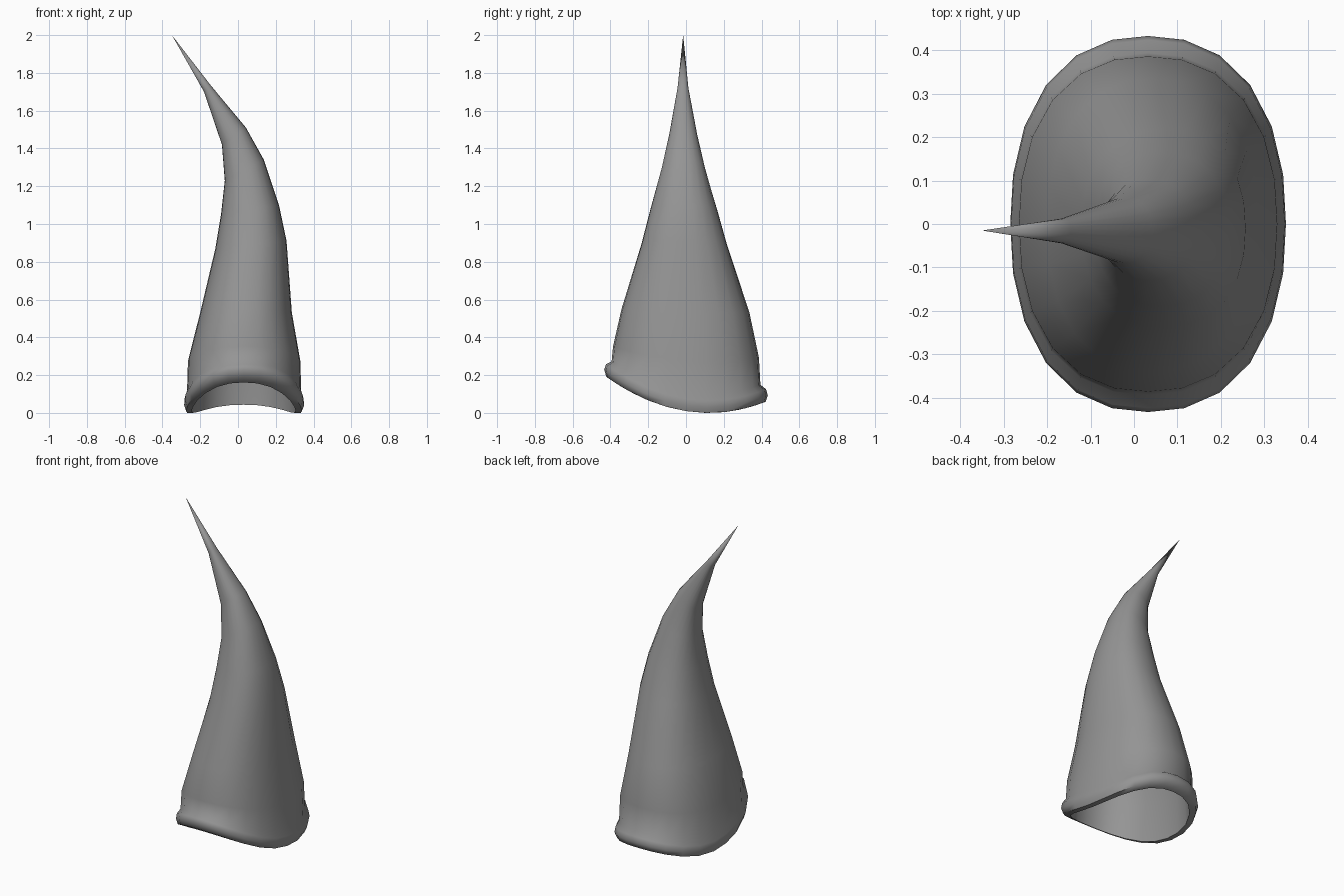
import bpy, bmesh, math

cube = bpy.data.objects.get("Cube")
if cube:
    bpy.data.objects.remove(cube, do_unlink=True)

SIDES = 24
ROUND = 2.3  # slightly squared oval


def grey_material():
    mat = bpy.data.materials.new("horn grey")
    mat.use_nodes = True
    colour = (0.3, 0.3, 0.3, 1)
    mat.diffuse_color = colour
    shader = next(n for n in mat.node_tree.nodes if n.type == 'BSDF_PRINCIPLED')
    shader.inputs["Base Color"].default_value = colour
    shader.inputs["Roughness"].default_value = 0.7
    return mat


def ring(bm, left, right, y_mid, y_half, saddle):
    """Tilted oval between two side points, bent to the saddle of the base."""
    verts = []
    for i in range(SIDES):
        a = 2 * math.pi * i / SIDES
        c, s = math.cos(a), math.sin(a)
        r = (abs(c) ** ROUND + abs(s) ** ROUND) ** (-1 / ROUND)
        t = (1 + c * r) / 2
        y = y_mid + s * r * y_half
        x = left[0] + (right[0] - left[0]) * t
        z = left[1] + (right[1] - left[1]) * t
        verts.append(bm.verts.new((x, y, z + saddle * 0.65 * (y - 0.12) ** 2)))
    return verts


def bridge(bm, low, high):
    for i in range(SIDES):
        j = (i + 1) % SIDES
        bm.faces.new((low[i], low[j], high[j], high[i]))


def cap(bm, loop, point):
    tip = bm.verts.new(point)
    for i in range(SIDES):
        bm.faces.new((loop[i], loop[(i + 1) % SIDES], tip))


# Each ring: left point, right point, middle y, half depth, amount of saddle
hollow = [
    ((-0.13, 0.80), (0.22, 0.84), -0.01, 0.21, 0),
    ((-0.18, 0.53), (0.265, 0.53), 0, 0.315, 0.2),
    ((-0.24, 0.25), (0.305, 0.25), 0, 0.36, 0.6),
]
rim = [
    ((-0.245, 0.0), (0.305, 0.0), 0, 0.378, 1),
    ((-0.275, 0.0), (0.338, 0.0), 0, 0.422, 1),
    ((-0.285, 0.03), (0.35, 0.03), 0, 0.433, 1),
    ((-0.283, 0.065), (0.347, 0.065), 0, 0.424, 1),
    ((-0.27, 0.10), (0.335, 0.10), 0, 0.394, 1),
]
body = [
    ((-0.265, 0.27), (0.33, 0.27), 0, 0.386, 0.5),
    ((-0.20, 0.53), (0.285, 0.53), -0.003, 0.338, 0.15),
    ((-0.12, 0.87), (0.257, 0.91), -0.01, 0.227, 0),
    ((-0.09, 1.05), (0.217, 1.10), -0.012, 0.177, 0),
    ((-0.07, 1.23), (0.137, 1.34), -0.014, 0.116, 0),
    ((-0.085, 1.42), (0.042, 1.51), -0.015, 0.075, 0),
    ((-0.18, 1.70), (-0.145, 1.735), -0.016, 0.029, 0),
]

# One continuous shell: hollow inside, rolled rim, curved outside
bm = bmesh.new()
loops = [ring(bm, *r) for r in hollow + rim + body]
for low, high in zip(loops, loops[1:]):
    bridge(bm, low, high)
cap(bm, loops[-1], (-0.35, -0.015, 2.0))
cap(bm, loops[0], (0.02, -0.01, 1.1))
bmesh.ops.recalc_face_normals(bm, faces=bm.faces)

mesh = bpy.data.meshes.new("curved_horn")
bm.to_mesh(mesh)
bm.free()
mesh.materials.append(grey_material())
horn = bpy.data.objects.new("curved_horn", mesh)
bpy.context.collection.objects.link(horn)

# Smooth shading
bpy.ops.object.select_all(action='DESELECT')
horn.select_set(True)
bpy.context.view_layer.objects.active = horn
bpy.ops.object.shade_smooth_by_angle(angle=math.radians(60))
